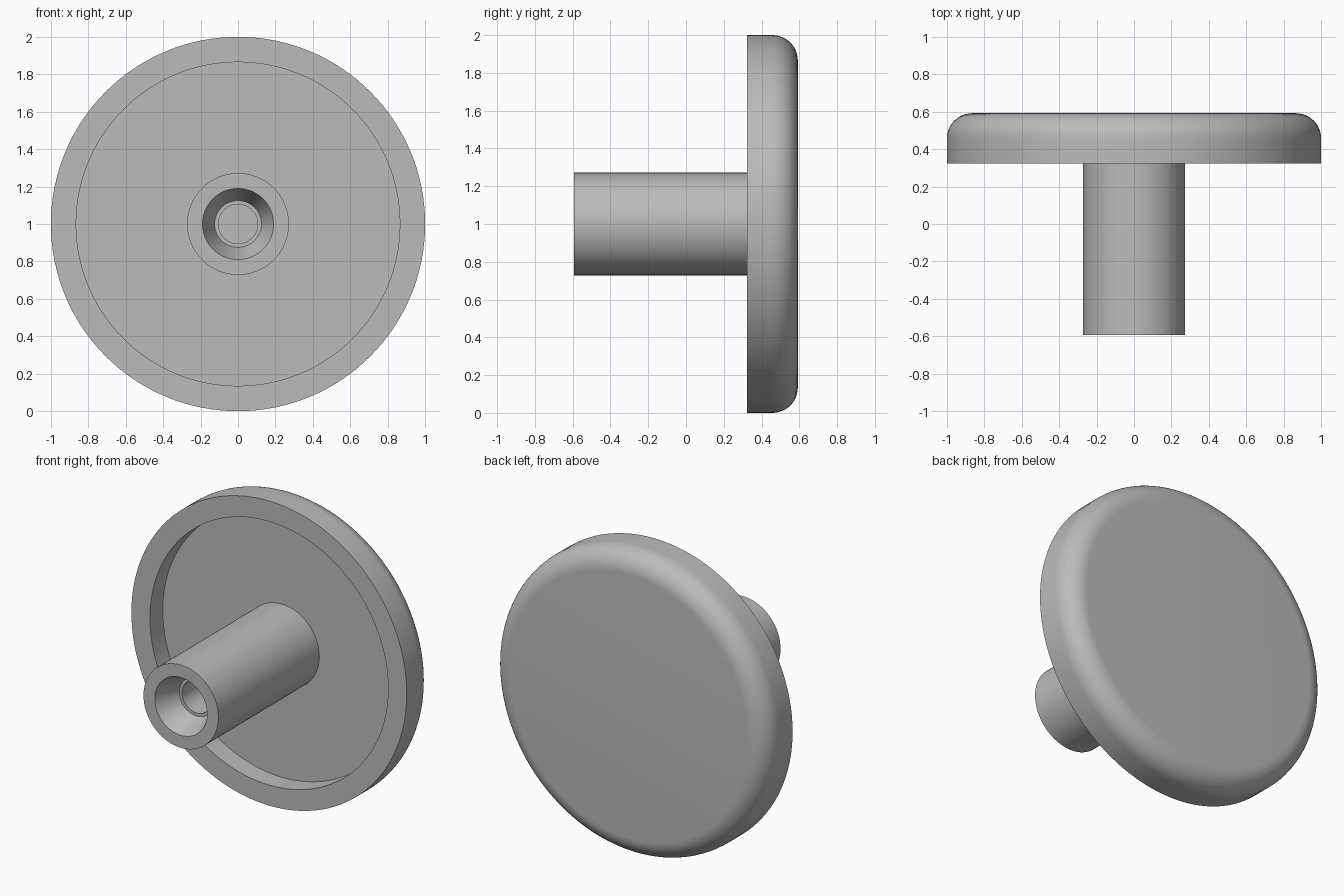
import bpy, bmesh, math
from mathutils import Matrix, Vector

cube = bpy.data.objects.get("Cube")
if cube:
    bpy.data.objects.remove(cube, do_unlink=True)

grey = bpy.data.materials.new("plain grey")
grey.use_nodes = True
grey.diffuse_color = (0.5, 0.5, 0.5, 1)
grey.node_tree.nodes["Principled BSDF"].inputs["Base Color"].default_value = (0.5, 0.5, 0.5, 1)


def lathe(name, profile, steps=128):
    """Spin a (radius, y) profile around the horizontal axis at z = 1."""
    bm = bmesh.new()
    verts = [bm.verts.new((r, y, 1)) for r, y in profile]
    edges = [bm.edges.new(pair) for pair in zip(verts, verts[1:])]
    bmesh.ops.spin(bm, geom=verts + edges, cent=(0, 0, 1), axis=(0, 1, 0),
                   angle=math.tau, steps=steps, use_duplicate=False)
    bmesh.ops.remove_doubles(bm, verts=bm.verts, dist=1e-5)
    bmesh.ops.recalc_face_normals(bm, faces=bm.faces)
    mesh = bpy.data.meshes.new(name)
    bm.to_mesh(mesh)
    bm.free()
    mesh.materials.append(grey)
    obj = bpy.data.objects.new(name, mesh)
    bpy.context.collection.objects.link(obj)
    bpy.ops.object.select_all(action='DESELECT')
    obj.select_set(True)
    bpy.context.view_layer.objects.active = obj
    bpy.ops.object.shade_smooth_by_angle(angle=math.radians(25))
    return obj


FRONT, RIM, FLOOR, BACK = -0.592, 0.322, 0.455, 0.592
FILLET = 0.135

# Disc with a raised rim around the recess and a rounded back edge
rounding = [(1 - FILLET + FILLET * math.cos(a), BACK - FILLET + FILLET * math.sin(a))
            for a in (math.radians(7.5 * i) for i in range(13))]
lathe("disc", [(0, FLOOR), (0.865, FLOOR), (0.865, RIM), (1, RIM)]
      + rounding + [(0, BACK)])

# Stem with a tapered mouth, a narrow ledge and a blind hole
lathe("stem", [(0, -0.2), (0.105, -0.2), (0.105, -0.43), (0.125, -0.43),
               (0.19, FRONT), (0.272, FRONT), (0.272, FLOOR + 0.01), (0, FLOOR + 0.01)])
